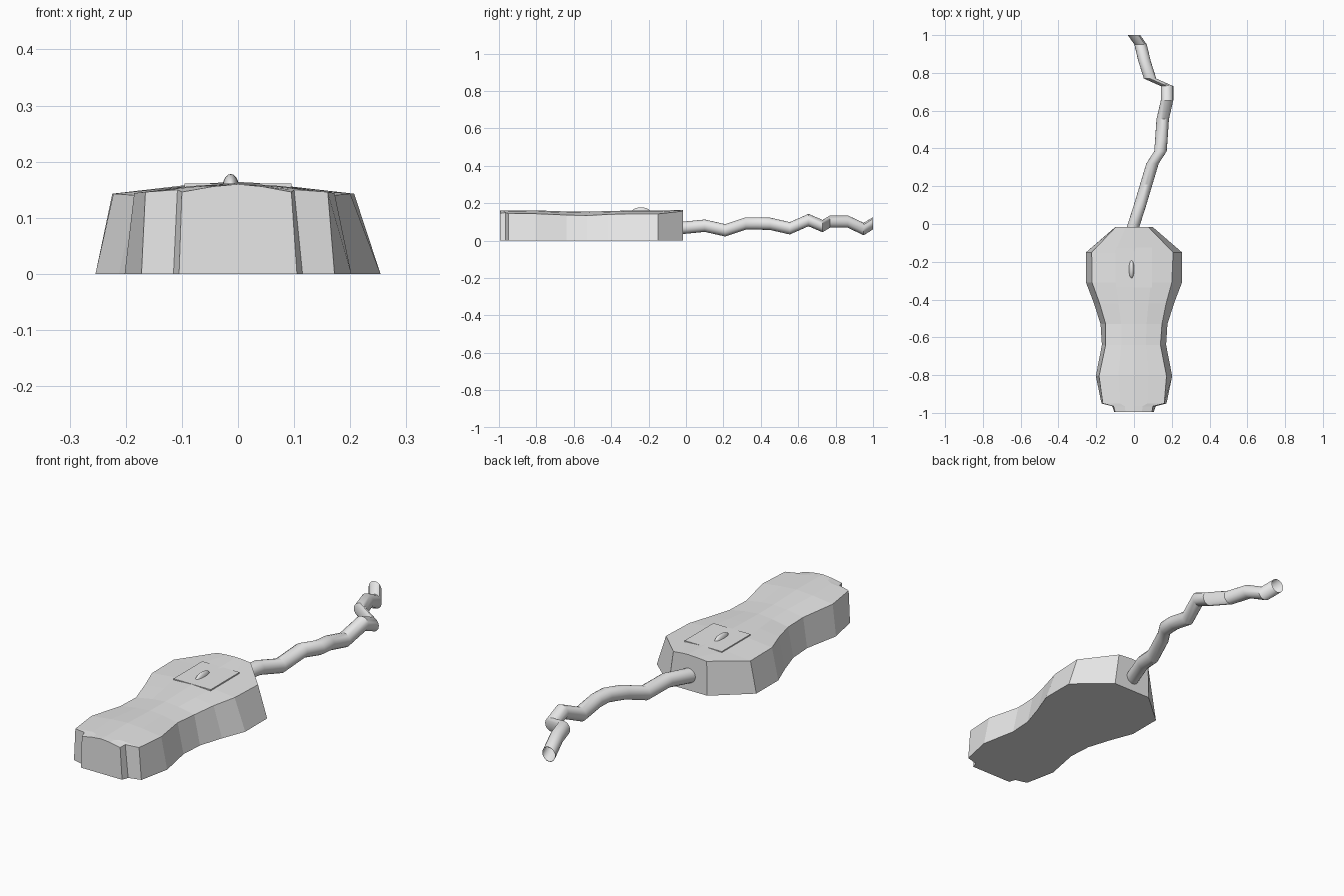
import bpy, bmesh, math

if "Cube" in bpy.data.objects:
    bpy.data.objects.remove(bpy.data.objects["Cube"])

grey = bpy.data.materials.new("light grey plastic")
grey.diffuse_color = (0.8, 0.8, 0.8, 1)
grey.use_nodes = True
grey.node_tree.nodes["Principled BSDF"].inputs["Base Color"].default_value = grey.diffuse_color


def finish(name, bm, smooth=None):
    bmesh.ops.recalc_face_normals(bm, faces=bm.faces)
    me = bpy.data.meshes.new(name)
    bm.to_mesh(me)
    bm.free()
    me.materials.append(grey)
    ob = bpy.data.objects.new(name, me)
    bpy.context.collection.objects.link(ob)
    if smooth:
        bpy.ops.object.select_all(action='DESELECT')
        ob.select_set(True)
        bpy.context.view_layer.objects.active = ob
        bpy.ops.object.shade_smooth_by_angle(angle=math.radians(smooth))
    return ob


def loft(bm, rows, closed):
    rings = [[bm.verts.new(p) for p in row] for row in rows]
    for a, b in zip(rings, rings[1:]):
        n = len(a)
        for i in range(n if closed else n - 1):
            j = (i + 1) % n
            bm.faces.new((a[i], a[j], b[j], b[i]))
    return rings


# Mouse body: y, bottom half width, top left x, top right x, edge z, centre z
stations = [
    (-0.995, 0.105, 0.100, 0.095, 0.146, 0.160),
    (-0.965, 0.115, 0.108, 0.100, 0.150, 0.160),
    (-0.950, 0.172, 0.165, 0.160, 0.146, 0.160),
    (-0.805, 0.202, 0.185, 0.172, 0.144, 0.162),
    (-0.640, 0.170, 0.150, 0.140, 0.137, 0.156),
    (-0.530, 0.177, 0.150, 0.148, 0.134, 0.155),
    (-0.420, 0.212, 0.182, 0.170, 0.140, 0.158),
    (-0.310, 0.254, 0.222, 0.200, 0.143, 0.161),
    (-0.150, 0.254, 0.224, 0.207, 0.143, 0.161),
    (-0.015, 0.098, 0.095, 0.075, 0.158, 0.164),
]
bm = bmesh.new()
rows = []
for y, w, l, r, ze, zc in stations:
    zm = ze + (zc - ze) * 0.7
    rows.append([(-w, y, 0), (-l, y, ze), (-l * 0.45, y, zm), (0, y, zc),
                 (r * 0.45, y, zm), (r, y, ze), (w, y, 0)])
rings = loft(bm, rows, True)
bm.faces.new(rings[0])
bm.faces.new(rings[-1])
finish("mouse_body", bm)

# Thin button plate lying on the top
bm = bmesh.new()
bmesh.ops.create_cube(bm, size=1)
for v in bm.verts:
    v.co = (v.co.x * 0.19, v.co.y * 0.21 - 0.23, v.co.z * 0.006 + 0.158)
finish("button_plate", bm)

# Scroll wheel
bm = bmesh.new()
bmesh.ops.create_uvsphere(bm, u_segments=16, v_segments=10, radius=1)
for v in bm.verts:
    v.co = (v.co.x * 0.015 - 0.013, v.co.y * 0.05 - 0.24, v.co.z * 0.025 + 0.153)
finish("scroll_wheel", bm, 60)

# Cable: circle swept along a crooked path, open at the ends
path = [(-0.01, -0.03, 0.068), (0.0, 0.0, 0.07), (0.032, 0.10, 0.08),
        (0.065, 0.21, 0.055), (0.098, 0.32, 0.092), (0.14, 0.385, 0.092),
        (0.145, 0.45, 0.09), (0.152, 0.555, 0.066), (0.175, 0.655, 0.11),
        (0.175, 0.73, 0.078), (0.085, 0.77, 0.102), (0.055, 0.865, 0.102),
        (0.035, 0.95, 0.062), (0.0, 1.0, 0.093)]
bm = bmesh.new()
R, N = 0.033, 16
loft(bm, [[(x + R * math.cos(2 * math.pi * i / N), y,
            z + R * math.sin(2 * math.pi * i / N)) for i in range(N)]
          for x, y, z in path], True)
finish("cable", bm, 30)
